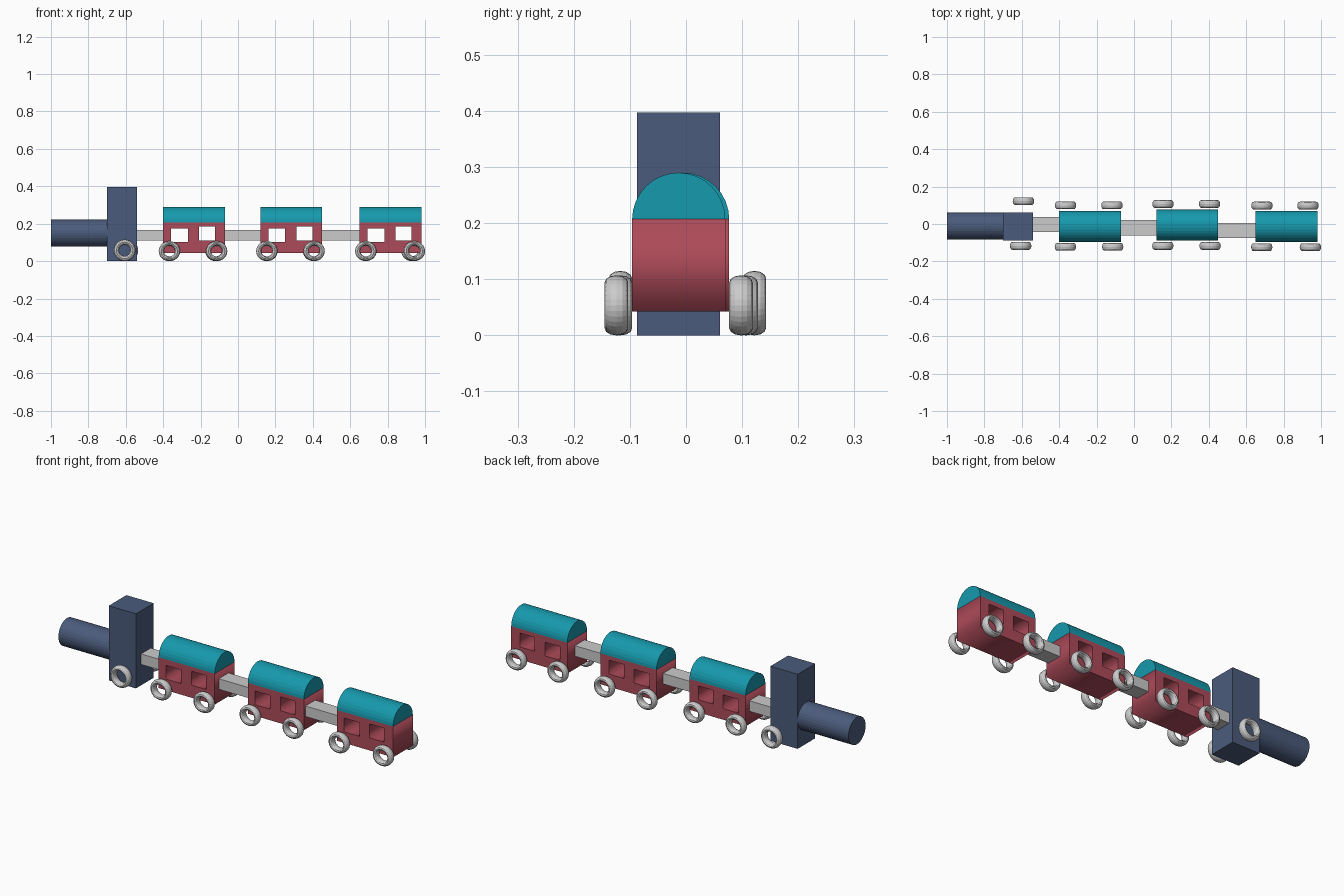
import bpy
import bmesh
from math import pi, cos, sin

if "Cube" in bpy.data.objects:
    bpy.data.objects.remove(bpy.data.objects["Cube"])


def material(name, rgb):
    m = bpy.data.materials.new(name)
    m.diffuse_color = (*rgb, 1)
    m.use_nodes = True
    m.node_tree.nodes["Principled BSDF"].inputs["Base Color"].default_value = m.diffuse_color
    return m


BLUE = material("engine_blue", (0.07, 0.105, 0.20))
RED = material("carriage_red", (0.42, 0.07, 0.10))
TEAL = material("roof_teal", (0.008, 0.32, 0.42))


def finish(name, data, mat=None):
    ob = bpy.data.objects.new(name, data)
    bpy.context.collection.objects.link(ob)
    if mat:
        data.materials.append(mat)
    return ob


def box(name, x, y, z, mat=None):
    """Box given (min, max) ranges on each axis."""
    bpy.ops.mesh.primitive_cube_add(size=1, location=[(a + b) / 2 for a, b in (x, y, z)])
    ob = bpy.context.object
    ob.name = name
    ob.dimensions = [b - a for a, b in (x, y, z)]
    if mat:
        ob.data.materials.append(mat)


def wheel(name, x, y, rx, rz):
    """Ring wheel with its axle along y, widened across the tread."""
    bpy.ops.mesh.primitive_torus_add(major_segments=32, minor_segments=12,
                                     major_radius=0.0435, minor_radius=0.0135,
                                     rotation=(pi / 2, 0, 0), location=(x, y, rz))
    ob = bpy.context.object
    ob.name = name
    ob.scale = (rx / 0.057, rz / 0.057, 0.021 / 0.0135)


def carriage_body(name, x, y, windows):
    """Side profile with window openings, extruded right through in y."""
    cu = bpy.data.curves.new(name, 'CURVE')
    cu.dimensions = '2D'
    cu.fill_mode = 'BOTH'
    cu.extrude = HALF
    for x0, x1, z0, z1 in [(0, LENGTH, FLOOR, EAVES)] + windows:
        s = cu.splines.new('POLY')
        s.points.add(3)
        for p, (px, pz) in zip(s.points, [(x0, z0), (x1, z0), (x1, z1), (x0, z1)]):
            p.co = (px, pz, 0, 1)
        s.use_cyclic_u = True
    ob = finish(name, cu, RED)
    ob.location = (x, y, 0)
    ob.rotation_euler = (pi / 2, 0, 0)


def roof(name, x, y):
    """Half-round profile extruded along x."""
    bm = bmesh.new()
    n = 16
    face = bm.faces.new([bm.verts.new((0, HALF * cos(pi * i / n), HALF * sin(pi * i / n)))
                         for i in range(n + 1)])
    ext = bmesh.ops.extrude_face_region(bm, geom=[face], use_keep_orig=True)
    bmesh.ops.translate(bm, vec=(LENGTH, 0, 0),
                        verts=[g for g in ext["geom"] if isinstance(g, bmesh.types.BMVert)])
    bmesh.ops.recalc_face_normals(bm, faces=bm.faces)
    me = bpy.data.meshes.new(name)
    bm.to_mesh(me)
    bm.free()
    finish(name, me, TEAL).location = (x, y, EAVES)


LENGTH, HALF, FLOOR, EAVES = 0.33, 0.083, 0.043, 0.207

# Engine: boiler, cab and its pair of wheels
bpy.ops.mesh.primitive_cylinder_add(vertices=32, radius=0.072, depth=0.30,
                                    location=(-0.85, -0.01, 0.15), rotation=(0, pi / 2, 0))
boiler = bpy.context.object
boiler.name = "boiler"
boiler.data.materials.append(BLUE)
box("cab", (-0.70, -0.54), (-0.087, 0.061), (0, 0.397), BLUE)
wheel("cab_wheel_near", -0.606, -0.117, 0.0575, 0.0575)
wheel("cab_wheel_far", -0.591, 0.122, 0.0575, 0.0575)

# Couplings between the vehicles
for i, (x0, x1, y) in enumerate([(-0.54, -0.40, -0.003), (-0.07, 0.12, -0.02),
                                 (0.45, 0.65, -0.035)]):
    box(f"coupling_{i + 1}", (x0, x1), (y - 0.041, y + 0.041), (0.111, 0.167))

# Carriages: start x, centre y, near wheel y, far wheel y, wheel x pairs
WINDOWS = [(0.042, 0.132, 0.102, 0.175), (0.192, 0.278, 0.11, 0.184)]
CARS = [(-0.40, -0.013, -0.122, 0.100, (-0.367, -0.114), (-0.366, -0.118)),
        (0.12, -0.006, -0.117, 0.107, (0.154, 0.407), (0.155, 0.404)),
        (0.65, -0.013, -0.124, 0.098, (0.683, 0.943), (0.684, 0.93))]
for i, (x, y, y_near, y_far, near, far) in enumerate(CARS, 1):
    carriage_body(f"carriage_body_{i}", x, y, WINDOWS)
    roof(f"carriage_roof_{i}", x, y)
    for side, wy, xs in (("near", y_near, near), ("far", y_far, far)):
        for end, wx in zip(("front", "rear"), xs):
            wheel(f"carriage_{i}_wheel_{side}_{end}", wx, wy, 0.057, 0.0535)
